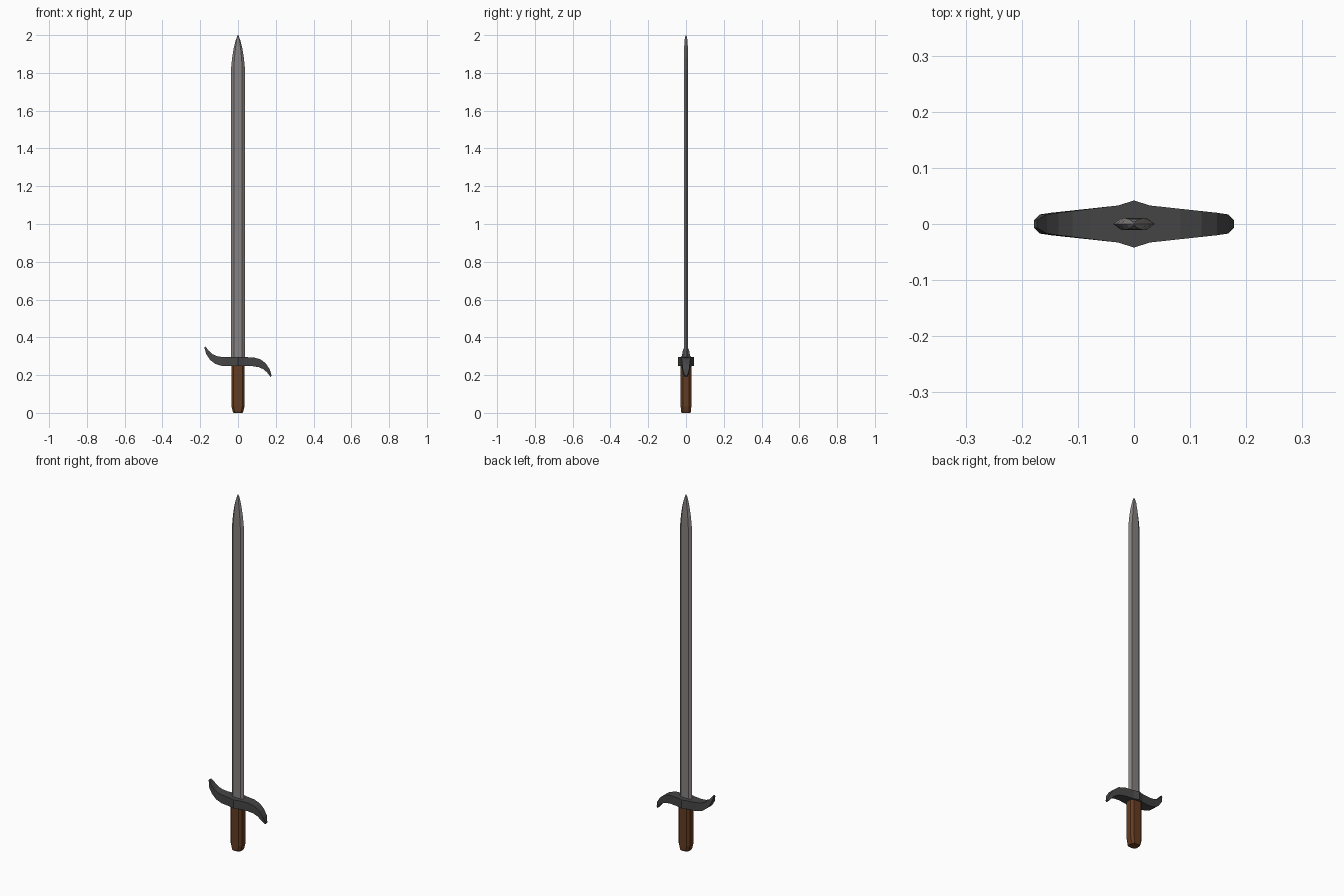
import bpy, bmesh

if "Cube" in bpy.data.objects:
    bpy.data.objects.remove(bpy.data.objects["Cube"])


def material(name, rgb):
    m = bpy.data.materials.new(name)
    m.diffuse_color = (*rgb, 1)
    m.use_nodes = True
    m.node_tree.nodes["Principled BSDF"].inputs["Base Color"].default_value = m.diffuse_color
    return m


def loft(name, rings, mat):
    """Skin a list of equal-length rings and cap both ends."""
    bm = bmesh.new()
    loops = [[bm.verts.new(p) for p in ring] for ring in rings]
    n = len(loops[0])
    for a, b in zip(loops, loops[1:]):
        for i in range(n):
            j = (i + 1) % n
            bm.faces.new((a[i], a[j], b[j], b[i]))
    bm.faces.new(loops[0][::-1])
    bm.faces.new(loops[-1])
    bmesh.ops.recalc_face_normals(bm, faces=bm.faces)
    mesh = bpy.data.meshes.new(name)
    bm.to_mesh(mesh)
    bm.free()
    obj = bpy.data.objects.new(name, mesh)
    bpy.context.collection.objects.link(obj)
    mesh.materials.append(mat)
    return obj


steel = material("steel", (0.24, 0.225, 0.22))
iron = material("dark_iron", (0.06, 0.06, 0.06))
wood = material("wood", (0.13, 0.045, 0.015))

# Blade: flattened hexagon section, curving in to the tip
hexagon = [(-1, 0), (-0.6, -1), (0.6, -1), (1, 0), (0.6, 1), (-0.6, 1)]
blade = [(0.27, 0.037, 0.011), (1.82, 0.037, 0.011), (1.88, 0.031, 0.011),
         (1.93, 0.023, 0.010), (1.97, 0.013, 0.008), (1.99, 0.006, 0.005),
         (2.0, 0.001, 0.001)]
loft("blade", [[(x * w, y * t, z) for x, y in hexagon] for z, w, t in blade], steel)

# Crossguard: S-shaped, drooping on +x and rising on -x about its centre
# (x top, z top, x bottom, z bottom, half depth), z relative to the centre
mid_z = 0.271
half = [(0.028, 0.024, 0.028, -0.024, 0.033), (0.083, 0.023, 0.078, -0.024, 0.027),
        (0.120, 0.012, 0.110, -0.029, 0.023), (0.148, -0.010, 0.135, -0.040, 0.020),
        (0.168, -0.040, 0.155, -0.058, 0.017), (0.178, -0.074, 0.173, -0.081, 0.007)]
left = [(-xb, -zb, -xt, -zt, d) for xt, zt, xb, zb, d in reversed(half)]
stations = left + [(0, 0.024, 0, -0.024, 0.042)] + half
loft("crossguard", [[(xt, -d, mid_z + zt), (xt, d, mid_z + zt),
                     (xb, d, mid_z + zb), (xb, -d, mid_z + zb)]
                    for xt, zt, xb, zb, d in stations], iron)

# Grip: eight-sided with a chamfered butt
octagon = [(-1, -0.55), (-0.65, -1), (0.65, -1), (1, -0.55),
           (1, 0.55), (0.65, 1), (-0.65, 1), (-1, 0.55)]
grip = [(0, 0.024, 0.023), (0.008, 0.028, 0.027), (0.035, 0.035, 0.028),
        (0.262, 0.035, 0.028)]
loft("grip", [[(x * w, y * t, z) for x, y in octagon] for z, w, t in grip], wood)
